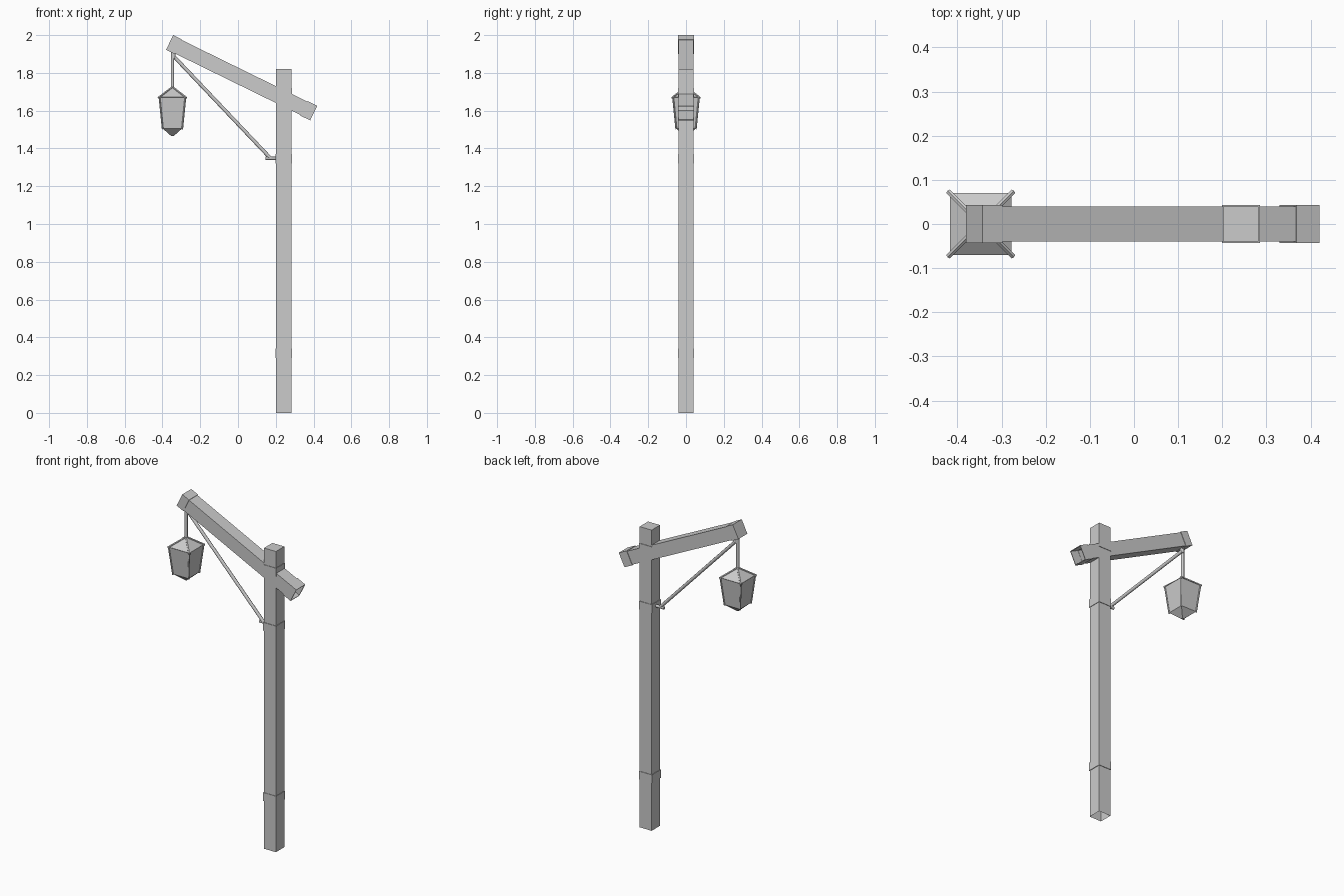
import bpy, bmesh
from math import radians, pi
from mathutils import Vector, Matrix

cube = bpy.data.objects.get("Cube")
if cube:
    bpy.data.objects.remove(cube, do_unlink=True)

grey = bpy.data.materials.new("plain grey")
grey.use_nodes = True
grey.diffuse_color = (0.6, 0.6, 0.6, 1)
grey.node_tree.nodes["Principled BSDF"].inputs["Base Color"].default_value = (0.6, 0.6, 0.6, 1)


def finish(name, bm, smooth=False):
    bmesh.ops.recalc_face_normals(bm, faces=bm.faces)
    mesh = bpy.data.meshes.new(name)
    bm.to_mesh(mesh)
    bm.free()
    mesh.materials.append(grey)
    obj = bpy.data.objects.new(name, mesh)
    bpy.context.collection.objects.link(obj)
    if smooth:
        bpy.ops.object.select_all(action="DESELECT")
        obj.select_set(True)
        bpy.context.view_layer.objects.active = obj
        bpy.ops.object.shade_smooth_by_angle(angle=radians(50))
    return obj


def lofted(bm, rings):
    """Square rings (half width, height) joined by walls; returns the vertex loops."""
    loops = [[bm.verts.new((h * sx, h * sy, z)) for sx, sy in ((-1, -1), (1, -1), (1, 1), (-1, 1))]
             for h, z in rings]
    for a, b in zip(loops, loops[1:]):
        for i in range(4):
            j = (i + 1) % 4
            bm.faces.new((a[i], a[j], b[j], b[i]))
    return loops


def timber(name, half, length, frame):
    """Square timber, open at its lower end and closed at its upper end."""
    bm = bmesh.new()
    loops = lofted(bm, [(half, 0), (half, length)])
    bm.faces.new(loops[-1])
    bm.transform(frame)
    return finish(name, bm)


def band(name, inner, outer, low, high, frame):
    """Thin square sleeve around a timber."""
    bm = bmesh.new()
    lofted(bm, [(inner, low), (outer, low), (outer, high), (inner, high)])
    bm.transform(frame)
    return finish(name, bm)


def rod(name, start, end, r1, r2=None, sides=8):
    start, end = Vector(start), Vector(end)
    d = end - start
    bm = bmesh.new()
    bmesh.ops.create_cone(bm, cap_ends=True, segments=sides, radius1=r1,
                          radius2=r1 if r2 is None else r2, depth=d.length)
    bm.transform(Matrix.Translation((start + end) / 2) @ d.to_track_quat("Z", "Y").to_matrix().to_4x4())
    return finish(name, bm, smooth=True)


# Upright post with three bands
post_frame = Matrix.Translation((0.242, 0, 0))
timber("post", 0.04, 1.82, post_frame)
for label, z in (("lower", 0.29), ("middle", 1.32), ("upper", 1.67)):
    band(label + "_post_band", 0.039, 0.043, z, z + 0.05, post_frame)

# Sloping beam with a sleeve at each end
low_end, high_end = Vector((0.401, 0, 1.587)), Vector((-0.362, 0, 1.961))
run = high_end - low_end
beam_frame = Matrix.Translation(low_end) @ Matrix.Rotation(-Vector((0, 0, 1)).angle(run), 4, "Y")
timber("beam", 0.04, run.length, beam_frame)
band("beam_band_low", 0.039, 0.043, 0, 0.058, beam_frame)
band("beam_band_high", 0.039, 0.043, run.length - 0.05, run.length, beam_frame)

# Diagonal brace, its foot and the hook
LX = -0.347
rod("brace", (LX, 0, 1.895), (0.175, 0, 1.345), 0.0095)
rod("brace_foot", (0.145, 0, 1.348), (0.21, 0, 1.348), 0.009)
rod("hook", (LX + 0.005, 0, 1.875), (LX + 0.005, 0, 1.915), 0.012)
rod("hanging_rod", (LX, 0, 1.70), (LX, 0, 1.90), 0.009)

# Lantern: roof, tapering panes and pointed underside
bm = bmesh.new()
loops = lofted(bm, [(0.006, 1.465), (0.052, 1.506), (0.068, 1.67), (0.07, 1.672), (0.006, 1.722)])
bm.faces.new(loops[0])
bm.faces.new(loops[-1])
bm.transform(Matrix.Translation((LX, 0, 0)))
finish("lantern_body", bm)

# Lantern frame: roof ridges, corner bars and bottom rails
for sx in (-1, 1):
    for sy in (-1, 1):
        def corner(h, z):
            return (LX + h * sx, h * sy, z)
        rod("lantern_roof_ridge", corner(0.003, 1.722), corner(0.073, 1.668), 0.0065, sides=6)
        rod("lantern_corner_bar", corner(0.069, 1.672), corner(0.052, 1.502), 0.0045, sides=6)
